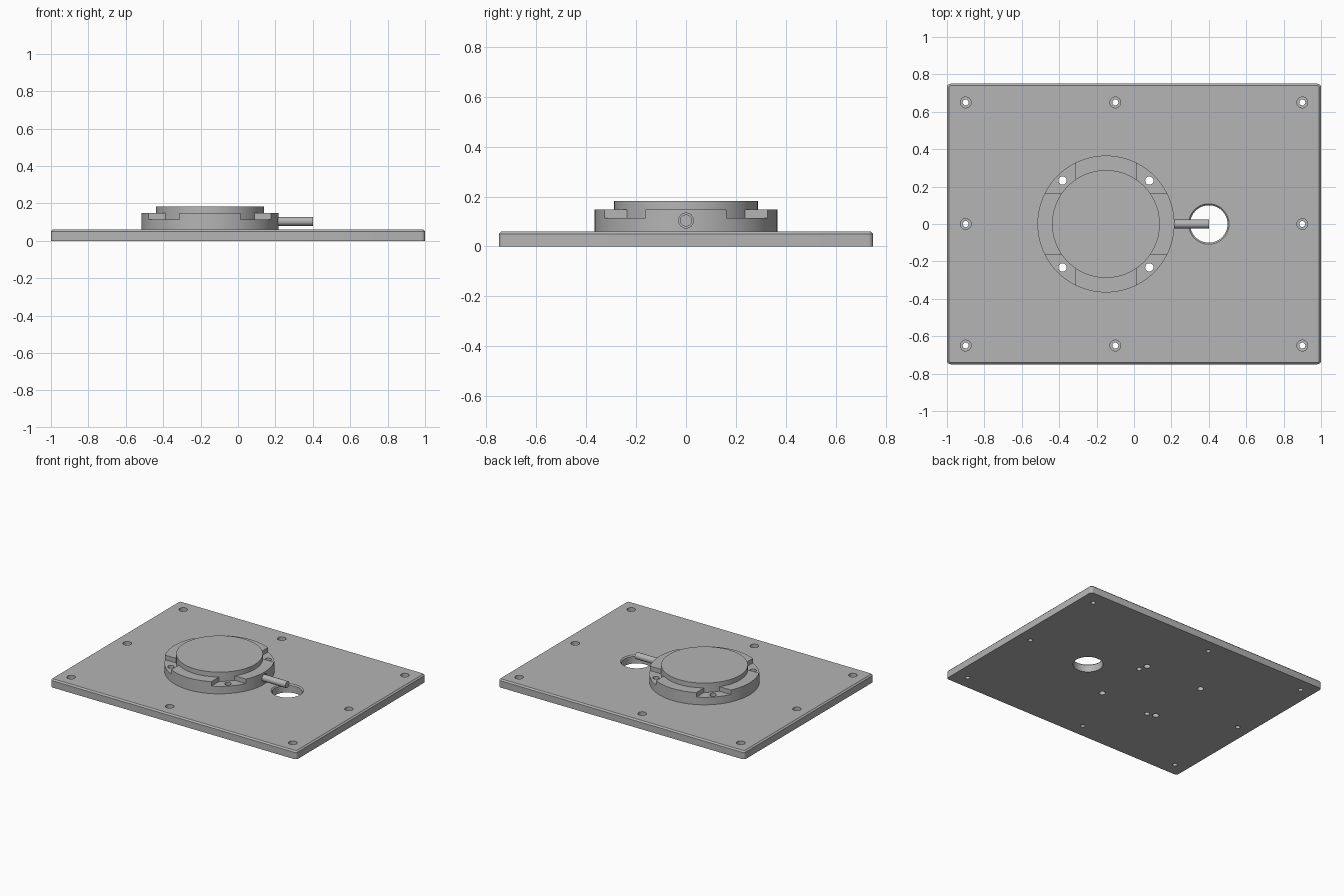
import bpy, bmesh, math
from mathutils import Matrix

if "Cube" in bpy.data.objects:
    bpy.data.objects.remove(bpy.data.objects["Cube"], do_unlink=True)

grey = bpy.data.materials.new("machined grey")
colour = (0.46, 0.46, 0.46, 1)
grey.diffuse_color = colour
grey.use_nodes = True
grey.node_tree.nodes["Principled BSDF"].inputs["Base Color"].default_value = colour


def finish(name, bm):
    bmesh.ops.recalc_face_normals(bm, faces=bm.faces)
    mesh = bpy.data.meshes.new(name)
    bm.to_mesh(mesh)
    bm.free()
    mesh.materials.append(grey)
    obj = bpy.data.objects.new(name, mesh)
    bpy.context.collection.objects.link(obj)
    return obj


def turned(name, profile, x=0, y=0, sides=32):
    """Solid of revolution from (radius, height) points, bottom to top."""
    bm = bmesh.new()
    rings = []
    for r, z in profile:
        angles = [2 * math.pi * i / sides for i in range(sides)]
        rings.append([bm.verts.new((x + r * math.cos(a), y + r * math.sin(a), z)) for a in angles])
    for low, high in zip(rings, rings[1:]):
        for i in range(sides):
            j = (i + 1) % sides
            bm.faces.new((low[i], low[j], high[j], high[i]))
    bm.faces.new(rings[0])
    bm.faces.new(rings[-1])
    return finish(name, bm)


def block(name, low, high):
    bm = bmesh.new()
    bmesh.ops.create_cube(bm, size=1)
    for v in bm.verts:
        v.co = [high[i] if v.co[i] > 0 else low[i] for i in range(3)]
    return finish(name, bm)


def rod(name, radius, x0, x1, z, sides=32):
    """Round bar lying along x."""
    obj = turned(name, [(radius, x0), (radius, x1)], sides=sides)
    obj.data.transform(Matrix.Translation((0, 0, z)) @ Matrix.Rotation(math.pi / 2, 4, "Y"))
    return obj


def apply_boolean(obj, tool, operation="DIFFERENCE"):
    tool.hide_render = True
    mod = obj.modifiers.new("boolean", "BOOLEAN")
    mod.operation, mod.object, mod.solver = operation, tool, "EXACT"
    bpy.context.view_layer.objects.active = obj
    bpy.ops.object.modifier_apply(modifier=mod.name)
    bpy.data.objects.remove(tool, do_unlink=True)


PLATE_TOP = 0.06
CX = -0.15            # centre of the round mount
CORE, RIM = 0.288, 0.366

# Base plate: rounded corners and a chamfered top edge
base_plate = block("base_plate", (-1, -0.75, 0), (1, 0.75, PLATE_TOP))
bm = bmesh.new()
bm.from_mesh(base_plate.data)
upright = [e for e in bm.edges if abs(e.verts[0].co.z - e.verts[1].co.z) > 0.01]
bmesh.ops.bevel(bm, geom=upright, offset=0.02, segments=5, profile=0.5, affect="EDGES")
top_edges = [e for e in bm.edges if all(v.co.z > PLATE_TOP - 0.001 for v in e.verts)]
bmesh.ops.bevel(bm, geom=top_edges, offset=0.01, segments=1, affect="EDGES")
bm.to_mesh(base_plate.data)
bm.free()

# Counterbored screw holes around the edge of the plate
for x in (-0.9, -0.1, 0.9):
    for y in (-0.65, 0, 0.65):
        if x == -0.1 and y == 0:
            continue
        profile = [(0.016, -0.1), (0.016, 0.03), (0.029, 0.03), (0.029, 0.1)]
        apply_boolean(base_plate, turned("screw_cutter", profile, x, y))

# Cable opening with a chamfered top edge
opening = [(0.1, -0.1), (0.1, 0.052), (0.108, PLATE_TOP), (0.108, 0.1)]
apply_boolean(base_plate, turned("opening_cutter", opening, 0.4, 0, 64))

# Round mount: rim with four corner pockets, joined to a raised core
round_mount = turned("round_mount", [(RIM, PLATE_TOP), (RIM, 0.148)], CX, 0, 128)
for sx in (-1, 1):
    for sy in (-1, 1):
        xs = sorted((CX + sx * 0.163, CX + sx * 0.5))
        ys = sorted((sy * 0.163, sy * 0.5))
        pocket = block("pocket_cutter", (xs[0], ys[0], 0.115), (xs[1], ys[1], 0.3))
        apply_boolean(round_mount, pocket)
core = turned("core", [(CORE, PLATE_TOP), (CORE, 0.183)], CX, 0, 128)
apply_boolean(round_mount, core, "UNION")

# Bolt holes through mount and plate
for sx in (-1, 1):
    for sy in (-1, 1):
        for part in (base_plate, round_mount):
            bolt = [(0.022, -0.1), (0.022, 0.3)]
            apply_boolean(part, turned("bolt_cutter", bolt, CX + sx * 0.232, sy * 0.232))

# Blind dowel holes from below
for dx, dy in ((0.25, 0.172), (-0.172, -0.25)):
    for part in (base_plate, round_mount):
        dowel = [(0.018, -0.1), (0.018, 0.1)]
        apply_boolean(part, turned("dowel_cutter", dowel, CX + dx, dy))

# Cable bore in the side of the mount, and the cable itself
apply_boolean(round_mount, rod("bore_cutter", 0.03, 0.1, 0.4, 0.104))
cable = rod("cable", 0.024, 0.1, 0.4, 0.104)

bpy.ops.object.select_all(action="DESELECT")
for part in (base_plate, round_mount, cable):
    part.select_set(True)
bpy.context.view_layer.objects.active = base_plate
bpy.ops.object.shade_smooth_by_angle(angle=math.radians(30))
